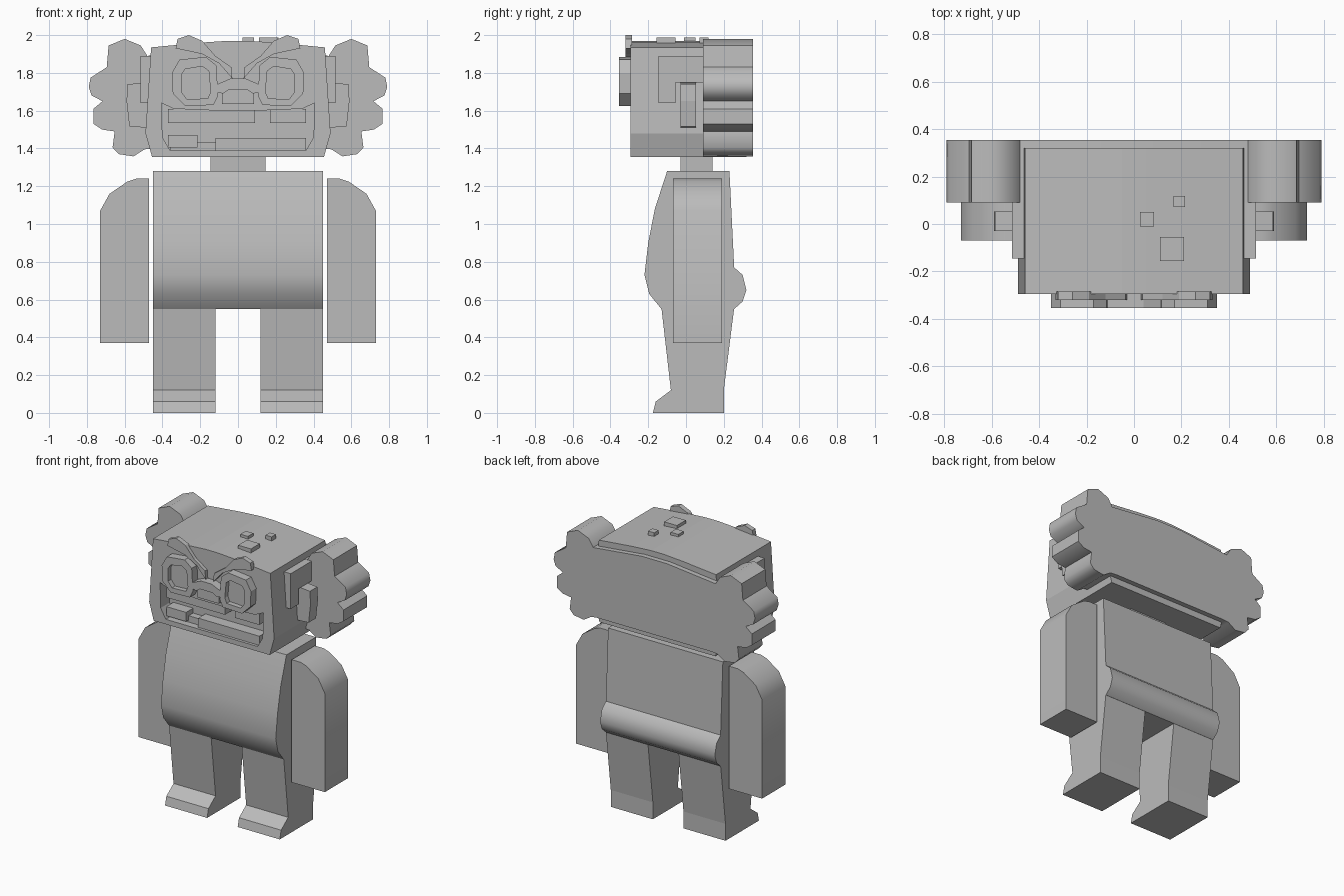
import bpy
import bmesh
import math

default_cube = bpy.data.objects.get("Cube")
if default_cube:
    bpy.data.objects.remove(default_cube, do_unlink=True)

# One plain grey for the whole figure
grey = bpy.data.materials.new("plain_grey")
grey.use_nodes = True
colour = (0.5, 0.5, 0.5, 1)
grey.diffuse_color = colour
grey.node_tree.nodes["Principled BSDF"].inputs["Base Color"].default_value = colour

SIDES = ((1, "left"), (-1, "right"))


def prism(name, outline, axis, start, end, smooth_angle=None):
    """Extrude an outline: (x, z) points along y, or (y, z) points along x."""
    mesh = bpy.data.meshes.new(name)
    bm = bmesh.new()
    rings = []
    for depth in (start, end):
        ring = []
        for across, height in outline:
            place = (depth, across, height) if axis == "x" else (across, depth, height)
            ring.append(bm.verts.new(place))
        bm.faces.new(ring)
        rings.append(ring)
    count = len(outline)
    for i in range(count):
        j = (i + 1) % count
        bm.faces.new((rings[0][i], rings[0][j], rings[1][j], rings[1][i]))
    bmesh.ops.recalc_face_normals(bm, faces=bm.faces[:])
    bm.to_mesh(mesh)
    bm.free()
    mesh.materials.append(grey)
    part = bpy.data.objects.new(name, mesh)
    bpy.context.collection.objects.link(part)
    if smooth_angle:
        activate(part)
        bpy.ops.object.shade_smooth_by_angle(angle=math.radians(smooth_angle))
    return part


def activate(part):
    bpy.ops.object.select_all(action="DESELECT")
    part.select_set(True)
    bpy.context.view_layer.objects.active = part


def box(name, x, y, z):
    outline = [(x[0], z[0]), (x[1], z[0]), (x[1], z[1]), (x[0], z[1])]
    return prism(name, outline, "y", *y)


def cut(part, outline, start, end):
    """Carve an outline out of a part, front to back."""
    cutter = prism("cutter", outline, "y", start, end)
    cutter.hide_render = True
    carve = part.modifiers.new("carve", "BOOLEAN")
    carve.operation = "DIFFERENCE"
    carve.solver = "EXACT"
    carve.object = cutter
    activate(part)
    bpy.ops.object.modifier_apply(modifier=carve.name)
    bpy.data.objects.remove(cutter, do_unlink=True)


def flip(outline, sign):
    return [(sign * x, z) for x, z in outline]


def symmetric(half):
    """Close a right-hand half outline, listed bottom to top, with its mirror."""
    return half + flip(half[::-1], -1)


# Torso: a side profile with round belly and seat roll
torso_front = [(-.13, .55), (-.195, .63), (-.22, .73), (-.2, .9), (-.165, 1.08), (-.1, 1.28)]
torso_back = [(.23, 1.28), (.255, .77), (.3, .73), (.32, .65), (.3, .59), (.255, .55)]
prism("torso", torso_front + torso_back, "x", -.45, .45, 38)
box("neck", (-.145, .145), (-.03, .14), (1.27, 1.37))

# Legs with stubby toes, and arms with sloped shoulders
leg_profile = [(.2, 0), (.2, .12), (.255, .555), (-.13, .555), (-.08, .12), (-.16, .06), (-.175, 0)]
arm_outline = [(.47, .37), (.73, .37), (.73, 1.07), (.68, 1.16), (.585, 1.225), (.54, 1.24), (.47, 1.24)]
for sign, side in SIDES:
    prism(side + "_leg", leg_profile, "x", sign * .12, sign * .45)
    prism(side + "_arm", flip(arm_outline, sign), "y", -.07, .19, 38)

# Head block with a carved mouth
FACE = -.295
head_half = [(.455, 1.355), (.49, 1.48), (.46, 1.935), (.2, 1.96), (.05, 1.97)]
head = prism("head", symmetric(head_half), "y", FACE, .32)
mouth_half = [(.36, 1.39), (.4, 1.46), (.405, 1.64), (.34, 1.61), (.1, 1.6)]
cut(head, symmetric(mouth_half), FACE - .1, FACE + .1)

# Uneven teeth inside the mouth
teeth = {
    "upper_wide_tooth": ((-.37, .09), (1.535, 1.61)),
    "upper_small_tooth": ((.17, .36), (1.535, 1.61)),
    "lower_small_tooth": ((-.37, -.215), (1.405, 1.47)),
    "lower_wide_tooth": ((-.12, .36), (1.39, 1.455)),
    "lower_gum": ((-.36, .36), (1.39, 1.435)),
}
for name, (x, z) in teeth.items():
    box(name, x, (FACE + (.05 if "gum" in name else .02), FACE + .11), z)

# Glasses rims, eyes and brows
rim_outline = [(.13, 1.63), (.28, 1.625), (.345, 1.69), (.35, 1.8),
               (.31, 1.87), (.17, 1.885), (.115, 1.84), (.105, 1.68)]
lens_outline = [(.16, 1.665), (.27, 1.66), (.3, 1.7), (.3, 1.79),
                (.28, 1.82), (.19, 1.835), (.155, 1.81), (.145, 1.7)]
brow_outline = [(.03, 1.77), (.1, 1.85), (.19, 1.9), (.33, 1.93), (.32, 1.98),
                (.26, 2), (.19, 1.97), (.12, 1.89), (.035, 1.83)]
for sign, side in SIDES:
    rim = prism(side + "_glasses_rim", flip(rim_outline, sign), "y", FACE - .06, FACE + .01)
    cut(rim, flip(lens_outline, sign), FACE - .1, FACE + .1)
    prism(side + "_eye", flip(lens_outline, sign), "y", FACE - .025, FACE + .01)
    prism(side + "_brow", flip(brow_outline, sign), "y", FACE - .025, FACE + .01)

# Arched bridge over a small nose
bridge_half = [(.08, 1.69), (.115, 1.7), (.11, 1.74), (.04, 1.77)]
inner_arch = [(-.05, 1.71), (.05, 1.71)]
prism("glasses_bridge", symmetric(bridge_half)[:-1] + [(-.08, 1.69)] + inner_arch, "y", FACE - .06, FACE + .01)
prism("nose", symmetric([(.085, 1.635), (.085, 1.69), (.04, 1.715)]), "y", FACE - .04, FACE + .01)

# Sideburn panels and ears
sideburn_profile = [(-.145, 1.64), (-.055, 1.64), (-.055, 1.75), (.1, 1.75), (.1, 1.89), (-.145, 1.89)]
ear_outline = [(.47, 1.51), (.575, 1.515), (.59, 1.65), (.585, 1.74), (.47, 1.75)]
for sign, side in SIDES:
    prism(side + "_sideburn", sideburn_profile, "x", sign * .45, sign * .515)
    prism(side + "_ear", flip(ear_outline, sign), "y", -.03, .053)

# Scalloped hair slab behind the head
hair_half = [(.45, 1.4), (.495, 1.395), (.553, 1.358), (.632, 1.37), (.664, 1.405), (.653, 1.49),
             (.72, 1.5), (.765, 1.53), (.765, 1.61), (.717, 1.65),
             (.775, 1.68), (.79, 1.725), (.78, 1.775), (.695, 1.83),
             (.685, 1.945), (.6, 1.98), (.515, 1.945), (.48, 1.89), (.1, 1.93)]
prism("hair", symmetric(hair_half), "y", .09, .355, 50)

# Loose square flakes on the crown
for name, x, y, half in (("large_flake", .16, -.105, .05),
                         ("middle_flake", .055, .02, .03),
                         ("small_flake", .19, .095, .024)):
    box(name, (x - half, x + half), (y - half, y + half), (1.95, 1.988))
